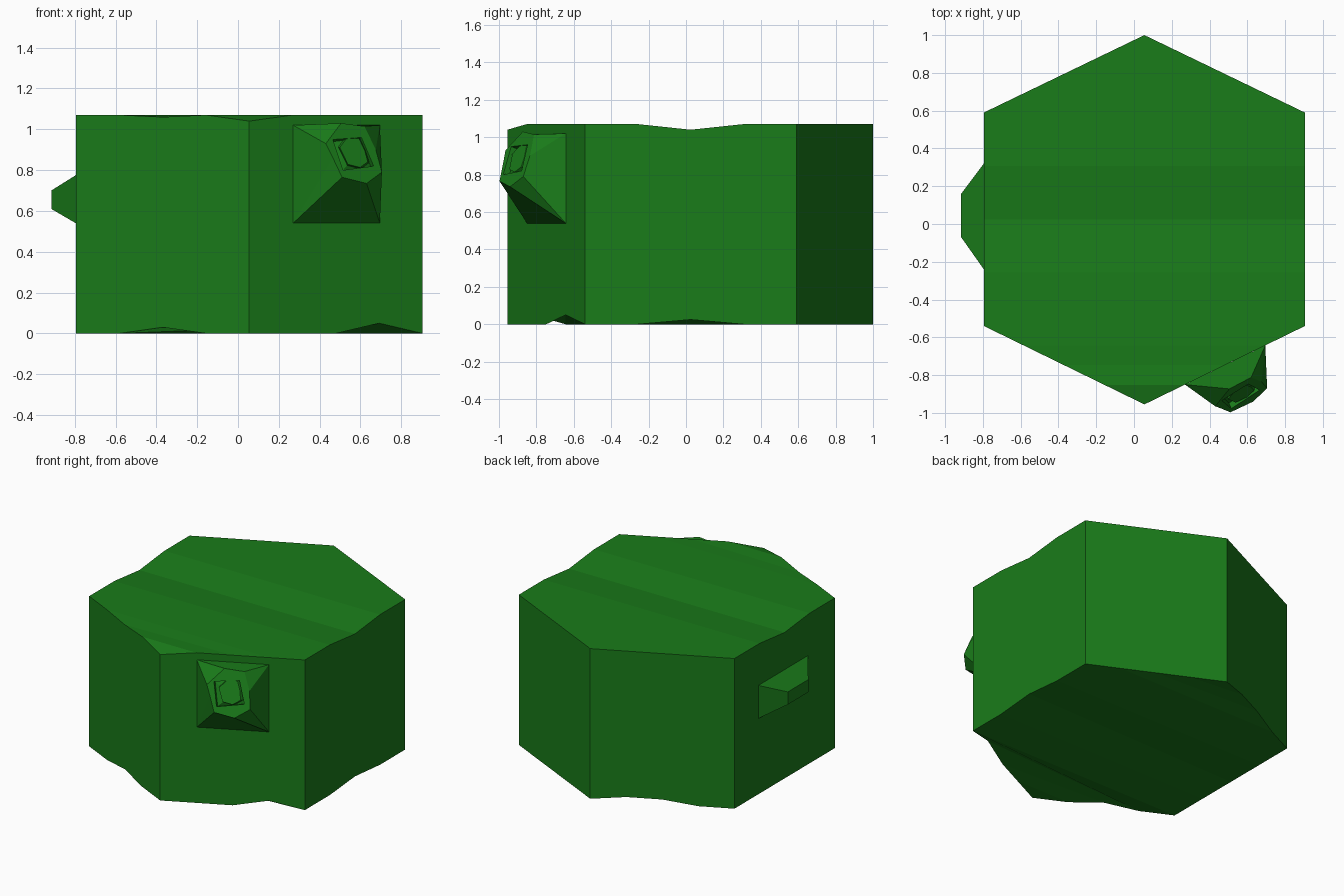
import bpy, bmesh
from mathutils import Vector

if "Cube" in bpy.data.objects:
    bpy.data.objects.remove(bpy.data.objects["Cube"])

green = bpy.data.materials.new("green")
green.diffuse_color = (0.01, 0.2, 0.01, 1)
green.use_nodes = True
green.node_tree.nodes["Principled BSDF"].inputs["Base Color"].default_value = green.diffuse_color


def finish(name, bm):
    bmesh.ops.remove_doubles(bm, verts=bm.verts, dist=1e-4)
    bmesh.ops.recalc_face_normals(bm, faces=bm.faces)
    mesh = bpy.data.meshes.new(name)
    bm.to_mesh(mesh)
    bm.free()
    mesh.materials.append(green)
    obj = bpy.data.objects.new(name, mesh)
    bpy.context.collection.objects.link(obj)
    return obj


def loft(name, loops):
    """Skin equal-length point loops; repeated points collapse to triangles."""
    bm = bmesh.new()
    rings = []
    for loop in loops:
        made = {}
        rings.append([made.setdefault(tuple(p), None) or made.update({tuple(p): bm.verts.new(p)})
                      or made[tuple(p)] for p in loop])
    n = len(loops[0])
    for a, b in zip(rings, rings[1:]):
        for i in range(n):
            j = (i + 1) % n
            face = list(dict.fromkeys((a[i], a[j], b[j], b[i])))
            if len(face) > 2:
                bm.faces.new(face)
    bm.faces.new(list(dict.fromkeys(rings[-1])))
    return finish(name, bm)


# Hexagonal block: each side split in four, with slightly uneven top and bottom
corners = [Vector(c) for c in ((0.055, 1.0), (0.905, 0.59), (0.905, -0.54),
                               (0.055, -0.955), (-0.795, -0.54), (-0.795, 0.59))]
outline = [corners[k].lerp(corners[(k + 1) % 6], j / 4) for k in range(6) for j in range(4)]
top_z = {6: 1.04, 18: 1.04, 12: 1.04, 14: 1.06}
low_z = {6: 0.025, 9: 0.05, 14: 0.03, 22: 0.03, 23: 0.03}

bm = bmesh.new()
top = [bm.verts.new((p.x, p.y, top_z.get(i, 1.07))) for i, p in enumerate(outline)]
low = [bm.verts.new((p.x, p.y, low_z.get(i, 0.0))) for i, p in enumerate(outline)]
for i in range(24):
    j = (i + 1) % 24
    bm.faces.new((low[i], low[j], top[j], top[i]))
for ring in (top, low):
    for i in range(12):
        strip = [ring[i], ring[i + 1], ring[23 - i], ring[(24 - i) % 24]]
        bm.faces.new(list(dict.fromkeys(strip)))
finish("hexagon_block", bm)


# Tapered boss on the left side
def side_rect(x, y0, y1, z0, z1):
    return [(x, y0, z0), (x, y1, z0), (x, y1, z1), (x, y0, z1)]


loft("side_boss", [side_rect(-0.795, -0.24, 0.32, 0.54, 0.775),
                   side_rect(-0.915, -0.07, 0.16, 0.61, 0.70)])


# Tilted spout on the front right side: square base to eight-sided rim
def wall_y(x):
    return -0.955 + 0.488 * (x - 0.055)


def rim_y(x, z):
    return -1.0 + 0.59 * (x - 0.505) + 0.48 * (z - 0.765)


def doubled(points):
    return [p for p in points for _ in range(2)]


base = doubled([(x, wall_y(x), z) for x, z in
                ((0.27, 1.02), (0.695, 1.02), (0.695, 0.54), (0.27, 0.54))])
rim_xz = [(0.43, 0.93), (0.505, 1.03), (0.62, 1.015), (0.675, 0.90),
          (0.705, 0.79), (0.63, 0.735), (0.51, 0.765), (0.465, 0.86)]
rim = [(x, rim_y(x, z), z) for x, z in rim_xz]
square_xz = [(0.465, 0.95), (0.605, 0.96), (0.665, 0.82), (0.515, 0.80)]


def square(depth):
    return doubled([(x - 0.4 * depth, rim_y(x, z) + depth, z - 0.4 * depth)
                    for x, z in square_xz])


def octagon(scale, depth):
    pts = [(0.567 + (x - 0.567) * scale, 0.885 + (z - 0.878) * scale) for x, z in rim_xz]
    return [(x, rim_y(x, z) + depth, z) for x, z in pts]


loft("front_spout", [base, rim, square(0.0), square(0.03), octagon(0.55, 0.03), octagon(0.5, 0.005)])
